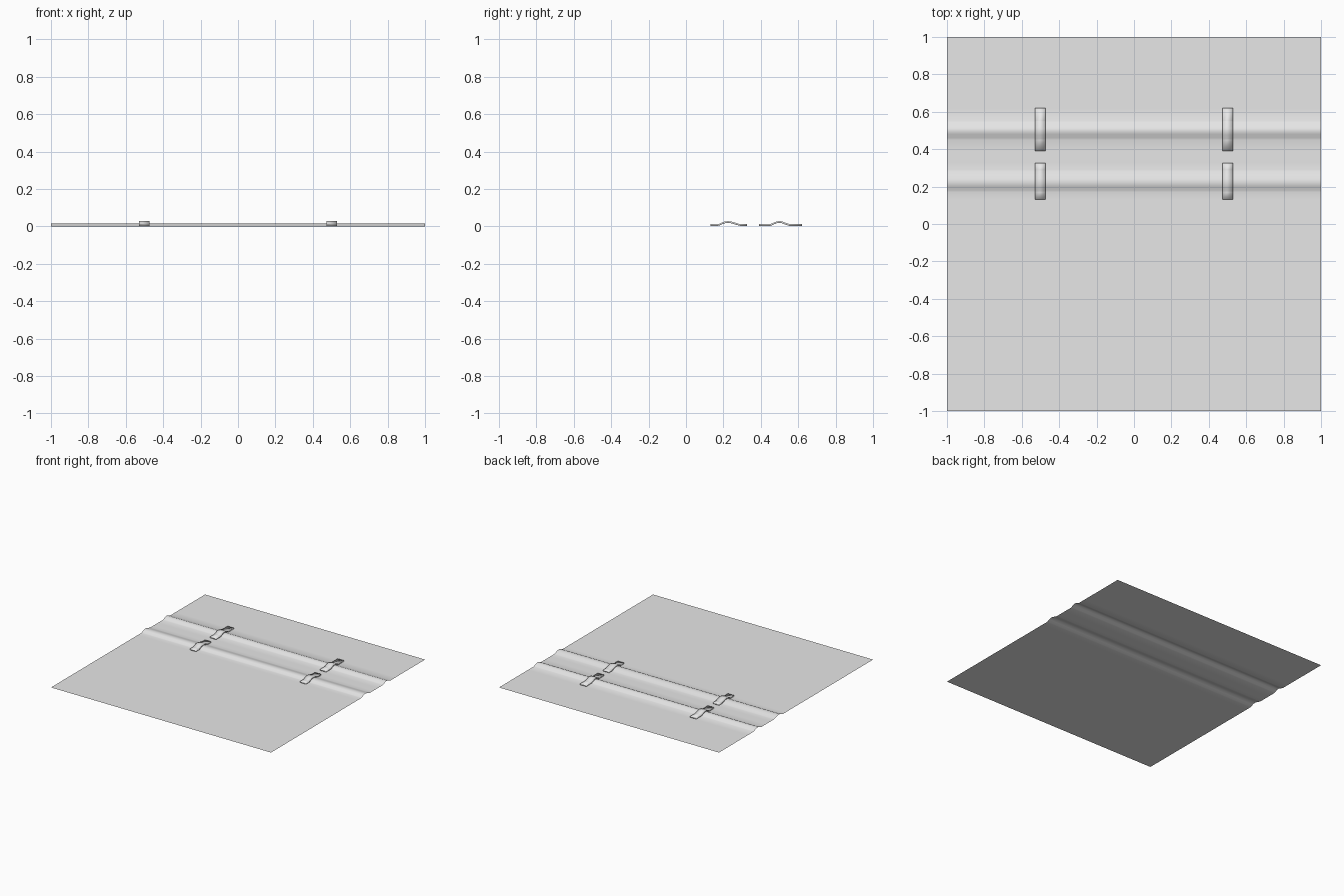
import bpy
import bmesh
import math

cube = bpy.data.objects.get("Cube")
if cube:
    bpy.data.objects.remove(cube)

grey = bpy.data.materials.new("light_grey")
grey.use_nodes = True
grey.diffuse_color = (0.8, 0.8, 0.8, 1)
grey.node_tree.nodes["Principled BSDF"].inputs["Base Color"].default_value = (0.8, 0.8, 0.8, 1)


def strip(name, profile, x0, x1, angle, thickness=0):
    """Sweep a (y, z) profile along x, optionally thickened upward."""
    bm = bmesh.new()
    rows = [[bm.verts.new((x, y, z)) for x in (x0, x1)] for y, z in profile]
    for a, b in zip(rows, rows[1:]):
        bm.faces.new((a[0], a[1], b[1], b[0]))
    mesh = bpy.data.meshes.new(name)
    bm.to_mesh(mesh)
    bm.free()
    mesh.materials.append(grey)
    obj = bpy.data.objects.new(name, mesh)
    bpy.context.collection.objects.link(obj)
    if thickness:
        solid = obj.modifiers.new("thickness", "SOLIDIFY")
        solid.thickness = thickness
        solid.offset = 1
    bpy.ops.object.select_all(action="DESELECT")
    obj.select_set(True)
    bpy.context.view_layer.objects.active = obj
    bpy.ops.object.shade_smooth_by_angle(angle=math.radians(angle))
    return obj


# Ridge cross-sections, front to back
front_ridge = [(0.17, 0), (0.18, 0.002), (0.2, 0.011), (0.21, 0.014),
               (0.225, 0.016), (0.24, 0.014), (0.26, 0.008), (0.28, 0.002), (0.29, 0)]
back_ridge = [(0.45, 0), (0.46, 0.003), (0.48, 0.012), (0.49, 0.015),
              (0.5, 0.016), (0.51, 0.015), (0.52, 0.011), (0.545, 0.002), (0.55, 0)]

# Thin sheet with two raised ridges
strip("ridged_sheet",
      [(-1, 0), (0.13, 0)] + front_ridge + [(0.33, 0), (0.39, 0)] + back_ridge
      + [(0.62, 0), (1, 0)], -1, 1, 60)

# Clips straddling each ridge, two per ridge
for row, ridge, y0, y1 in (("front", front_ridge, 0.13, 0.325), ("back", back_ridge, 0.39, 0.62)):
    for side, x in (("right", -0.5), ("left", 0.5)):
        path = [(y, z + 0.003) for y, z in [(y0, 0)] + ridge + [(y1, 0)]]
        strip(f"{row}_{side}_clip", path, x - 0.028, x + 0.028, 40, 0.009)
